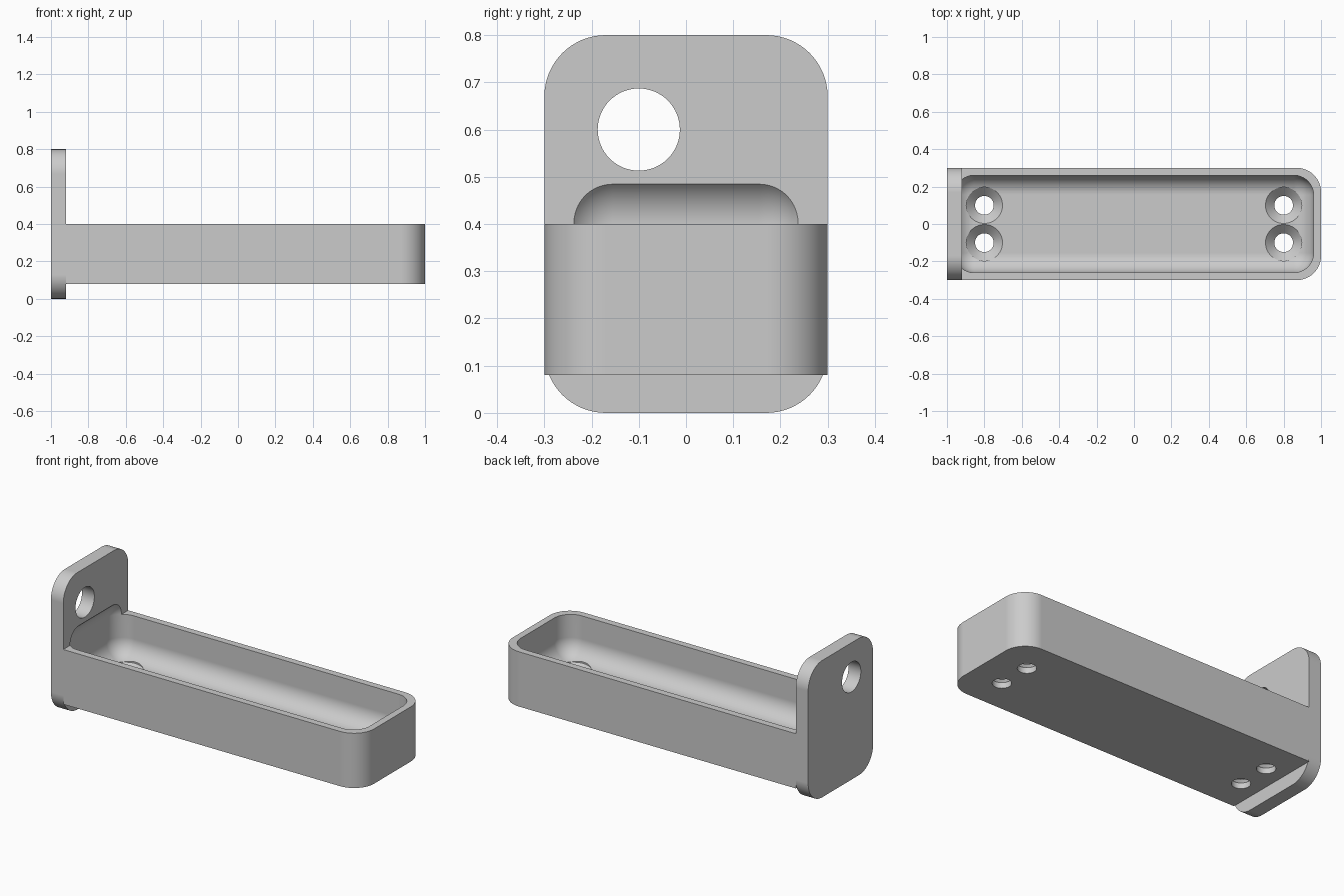
import bpy
import bmesh
from math import radians
from mathutils import Matrix, Vector

default = bpy.data.objects.get("Cube")
if default:
    bpy.data.objects.remove(default, do_unlink=True)

grey = bpy.data.materials.new("plain grey")
grey.use_nodes = True
grey.diffuse_color = (0.6, 0.6, 0.6, 1)
grey.node_tree.nodes["Principled BSDF"].inputs["Base Color"].default_value = (0.6, 0.6, 0.6, 1)


def finish(name, bm):
    bmesh.ops.recalc_face_normals(bm, faces=bm.faces)
    mesh = bpy.data.meshes.new(name)
    bm.to_mesh(mesh)
    bm.free()
    mesh.materials.append(grey)
    obj = bpy.data.objects.new(name, mesh)
    bpy.context.collection.objects.link(obj)
    return obj


def box(name, low, high, radius, pick, segments=16):
    """Box between two corners, rounding the edges that pick(middle, direction) accepts."""
    low, high = Vector(low), Vector(high)
    bm = bmesh.new()
    bmesh.ops.create_cube(bm, size=1)
    for v in bm.verts:
        v.co = (low + high) / 2 + v.co * (high - low)
    edges = [e for e in bm.edges
             if pick((e.verts[0].co + e.verts[1].co) / 2,
                     (e.verts[1].co - e.verts[0].co).normalized())]
    bmesh.ops.bevel(bm, geom=edges, offset=radius, segments=segments,
                    profile=0.5, affect='EDGES', clamp_overlap=False)
    return finish(name, bm)


def lathe(name, profile, place, sides=64):
    """Solid of revolution about z from (radius, height) points."""
    bm = bmesh.new()
    verts = [bm.verts.new((r, 0, z)) for r, z in profile]
    edges = [bm.edges.new(pair) for pair in zip(verts, verts[1:])]
    bmesh.ops.spin(bm, geom=verts + edges, cent=(0, 0, 0), axis=(0, 0, 1),
                   angle=radians(360), steps=sides)
    bmesh.ops.remove_doubles(bm, verts=bm.verts, dist=0.0001)
    bmesh.ops.transform(bm, matrix=place, verts=bm.verts)
    return finish(name, bm)


# Wall plate and tray body
bracket = box("wall_mounted_tray", (-1, -0.3, 0), (-0.92, 0.3, 0.8), 0.13,
              lambda mid, d: abs(d.x) > 0.9)
tray = box("tray_body", (-0.92, -0.3, 0.08), (1, 0.3, 0.4), 0.13,
           lambda mid, d: abs(d.z) > 0.9 and mid.x > 0)

# Rounded hollow, which also bites into the plate
hollow = box("hollow_cutter", (-0.96, -0.26, 0.16), (0.96, 0.26, 0.507), 0.105,
             lambda mid, d: True)
cutters = [hollow]

# Hanging hole in the plate
cutters.append(lathe("hanging_hole_cutter",
                     [(0, -0.2), (0.087, -0.2), (0.087, 0.2), (0, 0.2)],
                     Matrix.Translation((-0.96, -0.1, 0.6))
                     @ Matrix.Rotation(radians(90), 4, 'Y')))

# Countersunk screw holes in the floor
for x in (-0.8, 0.8):
    for y in (-0.1, 0.1):
        cutters.append(lathe("screw_hole_cutter",
                             [(0, 0), (0.05, 0), (0.05, 0.113), (0.097, 0.16),
                              (0.097, 0.3), (0, 0.3)],
                             Matrix.Translation((x, y, 0))))

# Join the bodies, then cut
for part in [tray] + cutters:
    mod = bracket.modifiers.new(part.name, 'BOOLEAN')
    mod.operation = 'UNION' if part is tray else 'DIFFERENCE'
    mod.solver = 'EXACT'
    mod.object = part
bpy.context.view_layer.update()
solid = bpy.data.meshes.new_from_object(
    bracket.evaluated_get(bpy.context.evaluated_depsgraph_get()))
bracket.modifiers.clear()
bracket.data = solid
solid.name = "wall_mounted_tray"
solid.materials.clear()
solid.materials.append(grey)
for part in [tray] + cutters:
    bpy.data.objects.remove(part, do_unlink=True)

# Smooth rounded faces, crisp edges, flat panels
bpy.ops.object.select_all(action='DESELECT')
bracket.select_set(True)
bpy.context.view_layer.objects.active = bracket
bpy.ops.object.shade_smooth_by_angle(angle=radians(25))
weighted = bracket.modifiers.new("flat panels", 'WEIGHTED_NORMAL')
weighted.keep_sharp = True
